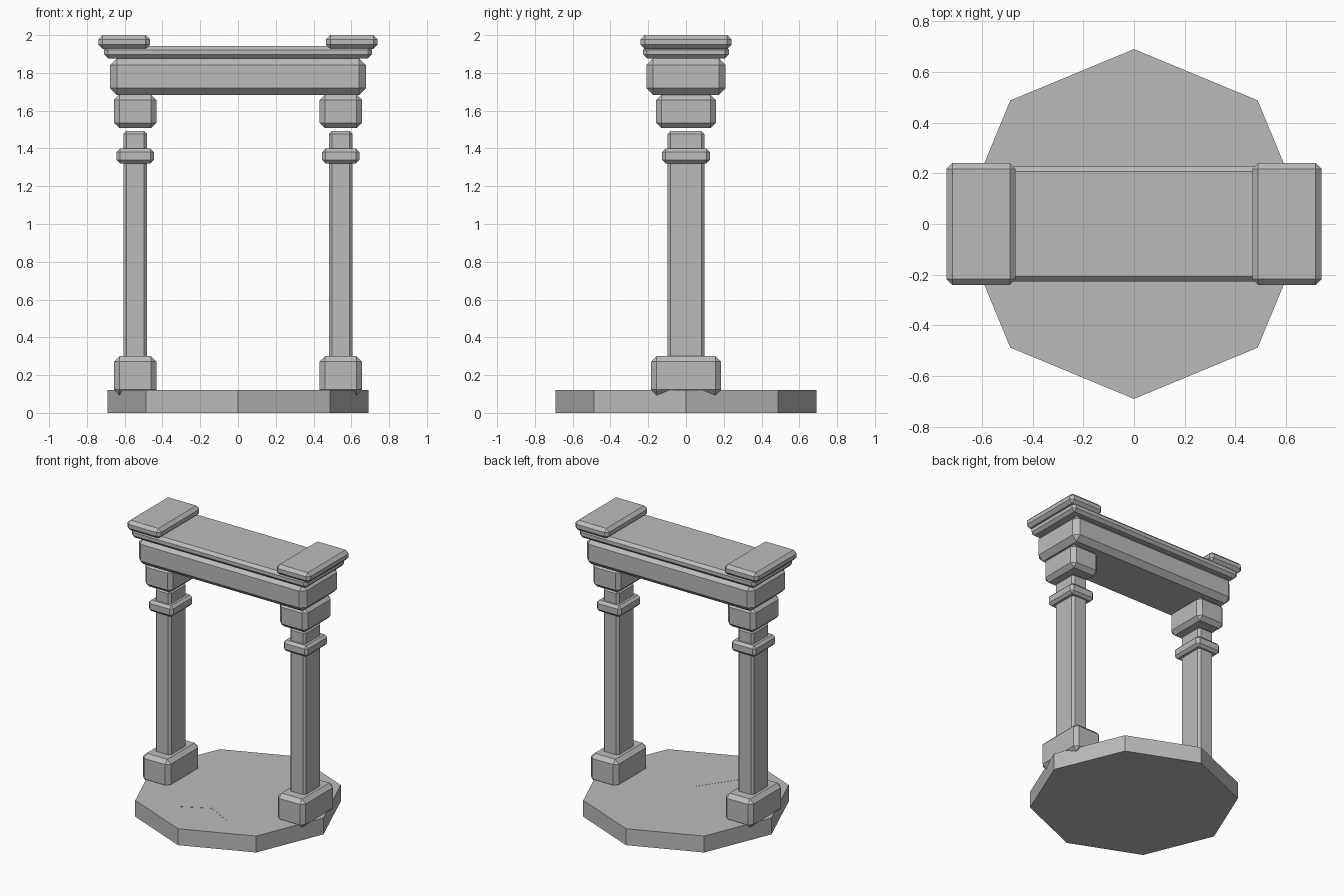
import bpy
import bmesh
from math import cos, sin, pi

default = bpy.data.objects.get("Cube")
if default:
    bpy.data.objects.remove(default, do_unlink=True)

# One stone colour for the whole gateway
stone = bpy.data.materials.new("grey stone")
stone.use_nodes = True
colour = (0.5, 0.5, 0.5, 1)
stone.diffuse_color = colour
stone.node_tree.nodes["Principled BSDF"].inputs["Base Color"].default_value = colour


def add_object(name, bm):
    bmesh.ops.recalc_face_normals(bm, faces=bm.faces)
    mesh = bpy.data.meshes.new(name)
    bm.to_mesh(mesh)
    bm.free()
    mesh.materials.append(stone)
    obj = bpy.data.objects.new(name, mesh)
    bpy.context.collection.objects.link(obj)
    return obj


def block(name, x, half_x, half_y, bottom, top, chamfer):
    """Box centred on (x, 0) with chamfered edges."""
    bm = bmesh.new()
    bmesh.ops.create_cube(bm, size=2)
    for v in bm.verts:
        v.co = (x + v.co.x * half_x, v.co.y * half_y,
                top if v.co.z > 0 else bottom)
    bmesh.ops.bevel(bm, geom=bm.edges[:], offset=chamfer,
                    segments=1, affect='EDGES')
    return add_object(name, bm)


def prism(name, outline, bottom, top):
    """Vertical extrusion of a flat outline."""
    bm = bmesh.new()
    face = bm.faces.new([bm.verts.new((x, y, bottom)) for x, y in outline])
    extruded = bmesh.ops.extrude_face_region(bm, geom=[face])["geom"]
    for v in extruded:
        if isinstance(v, bmesh.types.BMVert):
            v.co.z = top
    return add_object(name, bm)


# Octagonal platform with a corner on each axis
octagon = [(0.69 * cos(i * pi / 4), 0.69 * sin(i * pi / 4)) for i in range(8)]
prism("platform", octagon, 0, 0.12)

# Thin arrow marking, pointing in through the gateway
arrow = [(0, -0.12), (-0.195, -0.405), (0, -0.30), (0.195, -0.405)]
prism("arrow_marking", arrow, 0.119, 0.121)

# Matching pillars and end caps
for side, s in (("left", 1), ("right", -1)):
    px = s * 0.544
    block(side + "_pillar_base", px, 0.112, 0.185, 0.095, 0.30, 0.028)
    block(side + "_pillar_shaft", px, 0.063, 0.097, 0.20, 1.492, 0.016)
    block(side + "_pillar_collar", px, 0.098, 0.126, 1.32, 1.40, 0.018)
    block(side + "_pillar_capital", px, 0.112, 0.158, 1.507, 1.685, 0.028)
    block(side + "_end_cap", s * 0.603, 0.136, 0.24, 1.927, 2.0, 0.022)

# Lintel and the cornice slab on top
block("lintel", 0, 0.677, 0.21, 1.683, 1.877, 0.036)
block("cornice", 0, 0.709, 0.227, 1.877, 1.942, 0.02)
